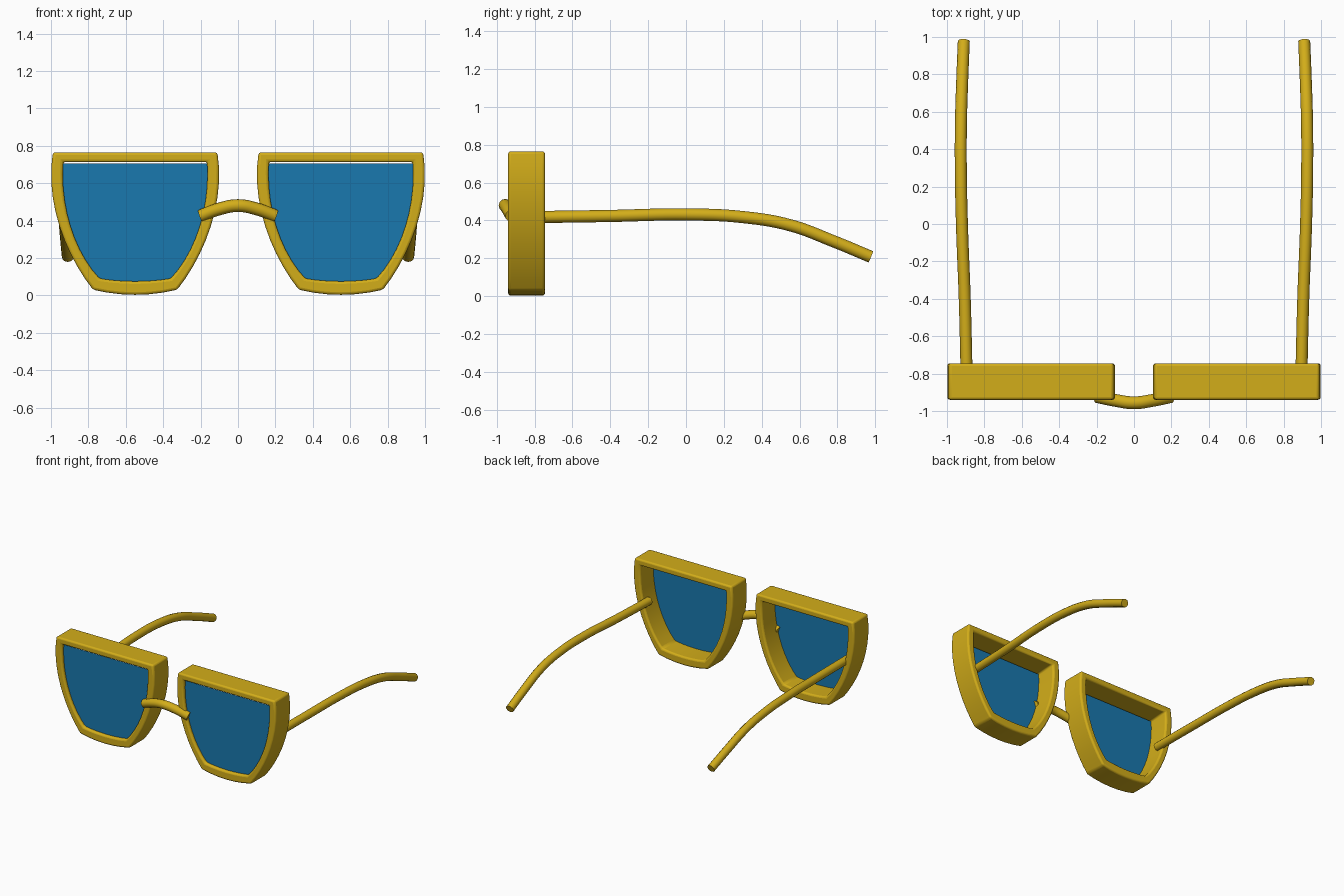
import bpy, bmesh, math
from mathutils import Vector

if "Cube" in bpy.data.objects:
    bpy.data.objects.remove(bpy.data.objects["Cube"])


def material(name, color):
    m = bpy.data.materials.new(name)
    m.diffuse_color = color
    m.use_nodes = True
    m.node_tree.nodes["Principled BSDF"].inputs["Base Color"].default_value = m.diffuse_color
    return m


GOLD = material("gold", (0.65, 0.42, 0.01, 1))
BLUE = material("blue_glass", (0.01, 0.19, 0.43, 1))
EYE_X = 0.55
FRONT, BACK, LENS_Y = -0.94, -0.745, -0.915


def outline(p0, p1, p2, p3, bottom, n=10):
    """Closed (x, z) loop: flat top, curved sides, shallow curved bottom."""
    side = []
    for i in range(n + 1):
        t = i / n
        s = 1 - t
        side.append(tuple(s**3 * a + 3 * s * s * t * b + 3 * s * t * t * c + t**3 * d
                          for a, b, c, d in zip(p0, p1, p2, p3)))
    w, z = p3
    base = [(w * k, bottom + (z - bottom) * k * k) for k in (0.67, 0.33, 0, -0.33, -0.67)]
    return side + base + [(-x, z) for x, z in reversed(side)]


def mesh_object(name, bm, mat, x):
    bmesh.ops.recalc_face_normals(bm, faces=bm.faces)
    me = bpy.data.meshes.new(name)
    bm.to_mesh(me)
    bm.free()
    me.materials.append(mat)
    ob = bpy.data.objects.new(name, me)
    ob.location.x = x
    bpy.context.collection.objects.link(ob)
    return ob


def activate(ob):
    bpy.ops.object.select_all(action='DESELECT')
    ob.select_set(True)
    bpy.context.view_layer.objects.active = ob


def rim(name, x):
    outer = outline((0.44, 0.765), (0.482, 0.5), (0.375, 0.22), (0.225, 0.03), 0.003)
    inner = outline((0.385, 0.714), (0.40, 0.48), (0.33, 0.24), (0.19, 0.09), 0.075)
    bm = bmesh.new()
    loops = [[bm.verts.new((px, y, pz)) for px, pz in pts]
             for pts, y in ((outer, FRONT), (outer, BACK), (inner, BACK), (inner, FRONT))]
    n = len(outer)
    for k in range(4):
        a, b = loops[k], loops[(k + 1) % 4]
        for i in range(n):
            j = (i + 1) % n
            bm.faces.new((a[i], a[j], b[j], b[i]))
    ob = mesh_object(name, bm, GOLD, x)
    bev = ob.modifiers.new("soft_edges", 'BEVEL')
    bev.width = 0.014
    bev.segments = 3
    bev.limit_method = 'ANGLE'
    bev.angle_limit = math.radians(35)
    activate(ob)
    bpy.ops.object.shade_smooth_by_angle(angle=math.radians(35))


def lens(name, x):
    bm = bmesh.new()
    pts = outline((0.386, 0.705), (0.402, 0.48), (0.332, 0.24), (0.192, 0.088), 0.073)
    bm.faces.new([bm.verts.new((px, LENS_Y, pz)) for px, pz in pts])
    mesh_object(name, bm, BLUE, x)


def tube(name, points, radius):
    cu = bpy.data.curves.new(name, 'CURVE')
    cu.dimensions = '3D'
    cu.bevel_depth = radius
    cu.bevel_resolution = 4
    cu.resolution_u = 8
    cu.use_fill_caps = True
    sp = cu.splines.new('BEZIER')
    sp.bezier_points.add(len(points) - 1)
    for bp, p in zip(sp.bezier_points, points):
        bp.co = Vector(p)
        bp.handle_left_type = bp.handle_right_type = 'AUTO'
    cu.materials.append(GOLD)
    ob = bpy.data.objects.new(name, cu)
    bpy.context.collection.objects.link(ob)
    activate(ob)
    bpy.ops.object.convert(target='MESH')
    bpy.ops.object.shade_smooth_by_angle(angle=math.radians(40))


# Rims, lenses and temple arms on both sides
arm = [(0.895, -0.80, 0.418), (0.905, -0.4, 0.424), (0.92, 0.0, 0.432),
       (0.926, 0.3, 0.418), (0.925, 0.55, 0.375), (0.918, 0.78, 0.29), (0.91, 0.977, 0.208)]
for side, s in (("left", -1), ("right", 1)):
    rim(side + "_rim", s * EYE_X)
    lens(side + "_lens", s * EYE_X)
    tube(side + "_temple_arm", [(s * x, y, z) for x, y, z in arm], 0.032)

# Nose bridge arching over the gap
tube("nose_bridge", [(-0.2, -0.922, 0.425), (-0.1, -0.943, 0.462), (0, -0.956, 0.48),
                     (0.1, -0.943, 0.462), (0.2, -0.922, 0.425)], 0.034)
